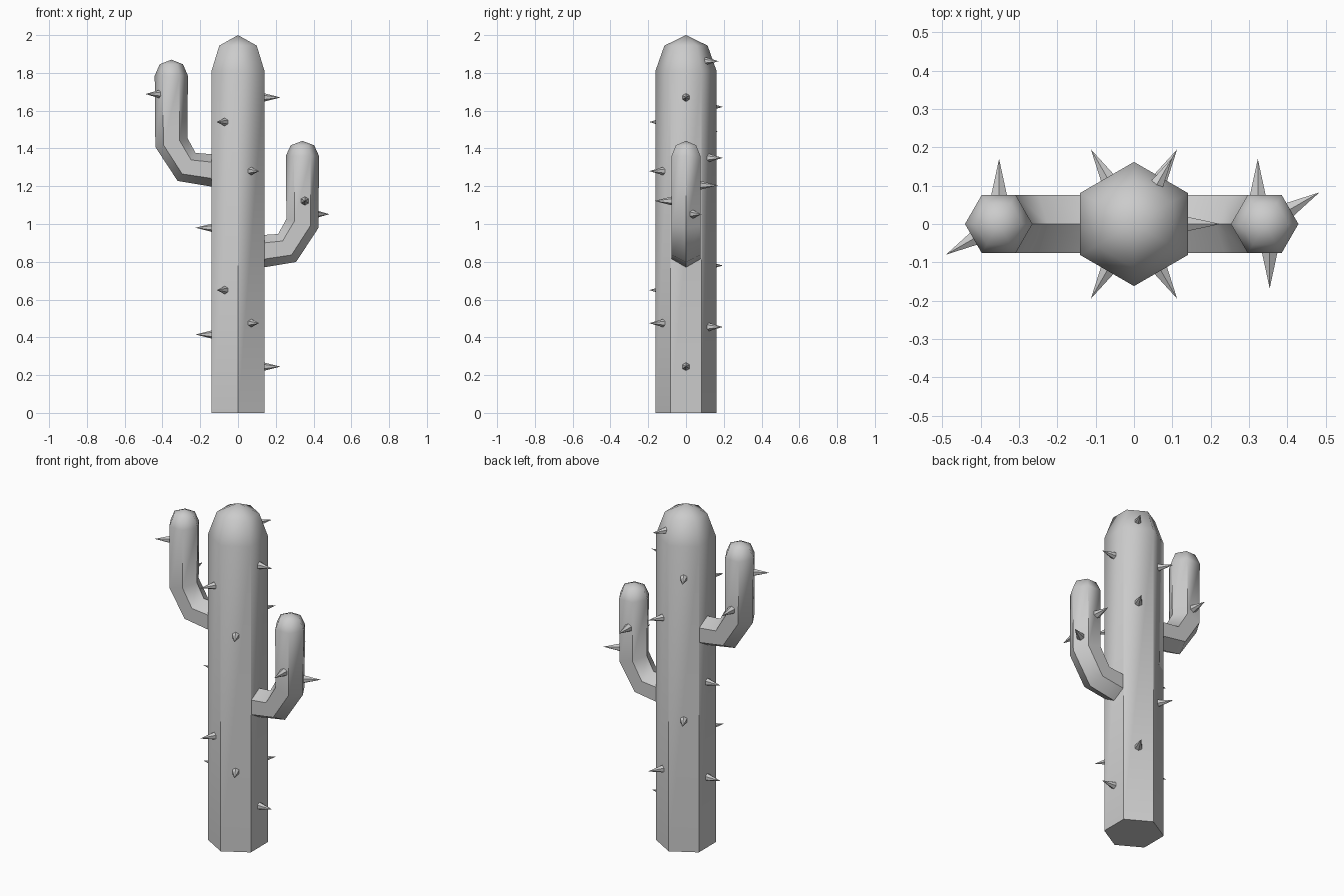
import bpy, bmesh, math
from mathutils import Vector, Matrix

if "Cube" in bpy.data.objects:
    bpy.data.objects.remove(bpy.data.objects["Cube"])


def add_object(name, bm):
    bmesh.ops.recalc_face_normals(bm, faces=bm.faces)
    mesh = bpy.data.meshes.new(name)
    bm.to_mesh(mesh)
    bm.free()
    obj = bpy.data.objects.new(name, mesh)
    bpy.context.collection.objects.link(obj)
    return obj


def hex_tube(name, path, radius, dome, phase=0.0):
    """Sweep a hexagon along (x, z) points, closed by a rounded tip of height dome."""
    pts = [Vector((x, 0, z)) for x, z in path]
    segs = [(b - a).normalized() for a, b in zip(pts, pts[1:])]
    tangents = [segs[0]] + [(a + b).normalized() for a, b in zip(segs, segs[1:])] + [segs[-1]]
    rings = [(p, t, radius) for p, t in zip(pts, tangents)]
    c = math.sqrt(0.5)
    rings.append((pts[-1] + segs[-1] * dome * c, segs[-1], radius * c))

    bm = bmesh.new()
    side = Vector((0, 1, 0))
    loops = []
    for p, t, r in rings:
        n = side.cross(t)
        angles = [phase + i * math.pi / 3 for i in range(6)]
        loops.append([bm.verts.new(p + r * (n * math.cos(a) + side * math.sin(a))) for a in angles])
    for lo, hi in zip(loops, loops[1:]):
        for i in range(6):
            j = (i + 1) % 6
            bm.faces.new((lo[i], lo[j], hi[j], hi[i]))
    apex = bm.verts.new(pts[-1] + segs[-1] * dome)
    for i in range(6):
        bm.faces.new((loops[-1][i], loops[-1][(i + 1) % 6], apex))
    bm.faces.new(loops[0])

    # smooth rounded tip, sharp ribs and base rim
    for f in bm.faces:
        f.smooth = True
    for e in bm.edges:
        if e.verts[0] in loops[0] and e.verts[1] in loops[0]:
            e.smooth = False
    for lo, hi in zip(loops[:-2], loops[1:-1]):
        for a, b in zip(lo, hi):
            bm.edges.get((a, b)).smooth = False
    return add_object(name, bm)


def spine(name, x, y, z, angle, start, end):
    """Six-sided thorn pointing outward from the axis (x, y) at the given angle."""
    a = math.radians(angle)
    d = Vector((math.cos(a), math.sin(a), 0))
    centre = Vector((x, y, z)) + d * (start + end) / 2
    bm = bmesh.new()
    bmesh.ops.create_cone(bm, cap_ends=True, segments=6, radius1=0.025, radius2=0,
                          depth=end - start,
                          matrix=Matrix.Translation(centre) @ d.to_track_quat('Z', 'Y').to_matrix().to_4x4())
    return add_object(name, bm)


# trunk and two bent arms
hex_tube("trunk", [(0, 0), (0, 1.81)], 0.162, 0.19, math.pi / 6)
hex_tube("right_arm", [(0.08, 0.85), (0.26, 0.873), (0.341, 1.003), (0.341, 1.36)], 0.088, 0.08)
hex_tube("left_arm", [(-0.08, 1.277), (-0.272, 1.302), (-0.353, 1.432), (-0.353, 1.785)], 0.088, 0.085)

# trunk spines: heights per hexagon face direction
trunk_spines = {0: (0.245, 1.67), 60: (0.455, 1.35), 120: (0.78, 1.62),
                180: (0.415, 0.98), 240: (0.65, 1.54), 300: (0.475, 1.28)}
for angle, heights in trunk_spines.items():
    for k, z in enumerate(heights):
        spine(f"trunk_spine_{angle}_{k}", 0, 0, z, angle, 0.126, 0.225)
spine("trunk_spine_top", 0, 0, 1.862, 60, 0.10, 0.2)

# arm spines
for k, (x, z, angle, end) in enumerate([(0.323, 1.205, 90, 0.17), (0.354, 1.122, 270, 0.168),
                                        (0.341, 1.052, 30, 0.165), (-0.352, 1.49, 90, 0.17),
                                        (-0.352, 1.688, 210, 0.16)]):
    spine(f"arm_spine_{k}", x, 0, z, angle, end - 0.1, end)
